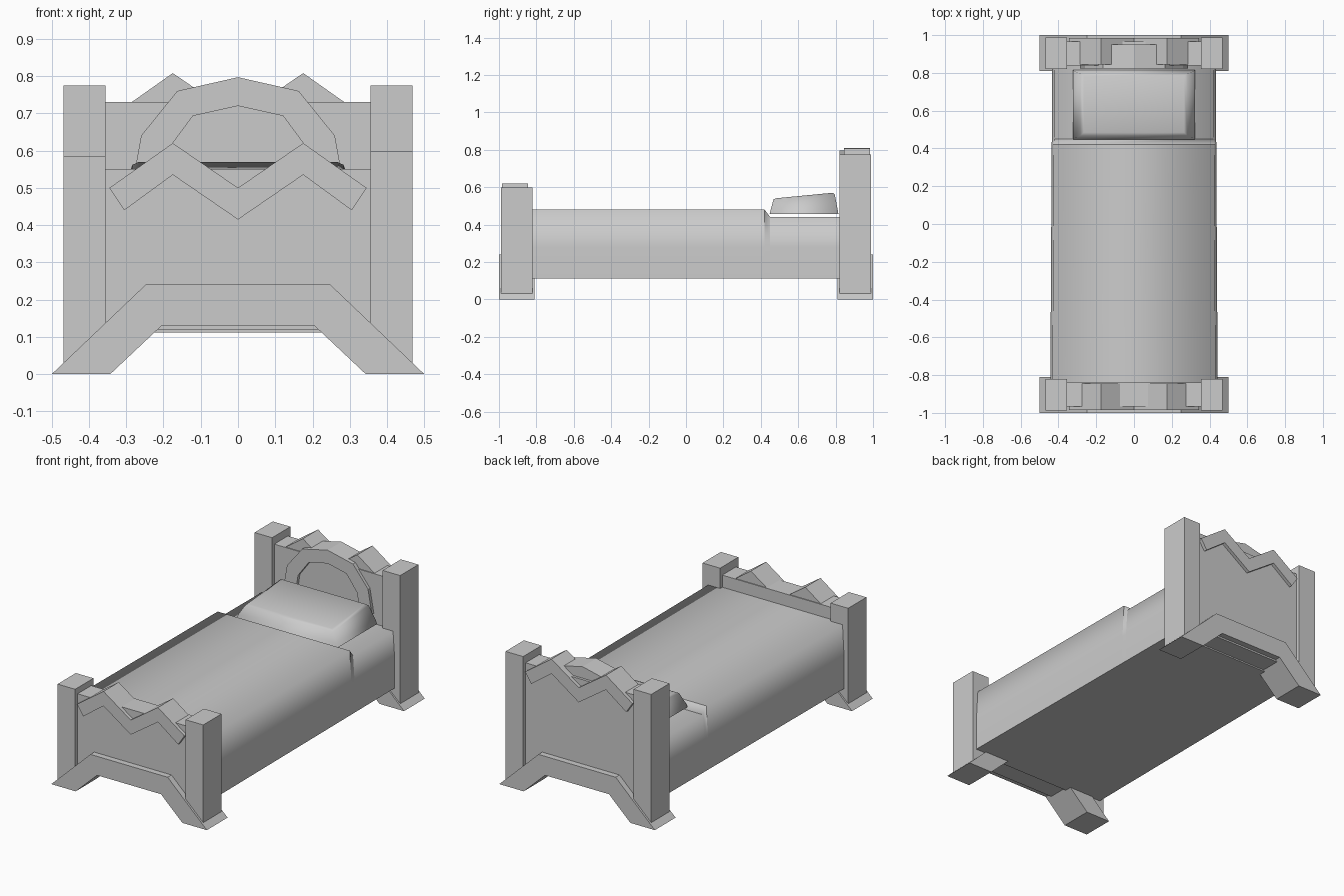
import bpy
import bmesh

cube = bpy.data.objects.get("Cube")
if cube:
    bpy.data.objects.remove(cube, do_unlink=True)

grey = bpy.data.materials.new("plain_grey")
grey.use_nodes = True
colour = (0.6, 0.6, 0.6, 1)
grey.diffuse_color = colour
grey.node_tree.nodes["Principled BSDF"].inputs["Base Color"].default_value = colour


def finish(name, bm):
    bmesh.ops.recalc_face_normals(bm, faces=bm.faces)
    mesh = bpy.data.meshes.new(name)
    bm.to_mesh(mesh)
    bm.free()
    mesh.materials.append(grey)
    obj = bpy.data.objects.new(name, mesh)
    bpy.context.collection.objects.link(obj)
    return obj


def loft(name, rings, smooth_sides=False):
    """Bridge rings of equal point count and cap both ends."""
    bm = bmesh.new()
    loops = [[bm.verts.new(p) for p in ring] for ring in rings]
    n = len(loops[0])
    for a, b in zip(loops, loops[1:]):
        for i in range(n):
            j = (i + 1) % n
            bm.faces.new((a[i], a[j], b[j], b[i]))
    bm.faces.new(loops[0])
    bm.faces.new(loops[-1])
    if smooth_sides:
        for face in bm.faces:
            face.smooth = True
        for edge in bm.edges:
            if any(set(f.verts) == set(loops[0]) for f in edge.link_faces):
                edge.smooth = False
    return finish(name, bm)


def plate(name, outline, y0, y1):
    """Extrude an x-z outline along y."""
    return loft(name, [[(x, y, z) for x, z in outline] for y in (y0, y1)])


def mirrored_band(outer, inner, lift=0):
    """Closed band from right-hand edges listed from the centre outwards."""
    def whole(half):
        return [(-x, z + lift) for x, z in reversed(half) if x > 0] + \
               [(x, z + lift) for x, z in half]
    return whole(outer) + whole(inner)[::-1]


def box(name, x0, x1, y0, y1, z0, z1):
    return plate(name, [(x0, z0), (x1, z0), (x1, z1), (x0, z1)], y0, y1)


feet = mirrored_band([(0.248, 0.24), (0.5, 0)], [(0.205, 0.13), (0.343, 0)])
zigzag_top = [(0, 0.5), (0.175, 0.62), (0.345, 0.5)]
zigzag_low = [(0, 0.415), (0.175, 0.535), (0.305, 0.44)]

# Both end boards: posts, panel, splayed feet and zigzag trim
for end, s, panel_top, post_tops, lift in (
        ("foot", -1, 0.55, (0.585, 0.598), 0),
        ("head", 1, 0.73, (0.775, 0.775), 0.188)):
    box(end + "_panel", -0.36, 0.36, s * 0.84, s * 0.965, 0.12, panel_top)
    for side, d, top in (("right", -1, post_tops[0]), ("left", 1, post_tops[1])):
        x0, x1 = sorted((d * 0.355, d * 0.468))
        box(f"{end}_{side}_post", x0, x1, s * 0.82, s * 0.988, 0.03, top)
    plate(end + "_feet", feet, s * 0.81, s)
    plate(end + "_zigzag_trim", mirrored_band(zigzag_top, zigzag_low, lift),
          s * 0.845, s * 0.985)

# Faceted arch on the headboard
arch = mirrored_band(
    [(0, 0.797), (0.163, 0.76), (0.26, 0.64), (0.285, 0.5)],
    [(0, 0.72), (0.121, 0.693), (0.19, 0.6), (0.205, 0.5)])
plate("headboard_arch", arch, 0.822, 0.95)

# Covered mattress with a step down to the sheet, sides leaning in slightly
bm = bmesh.new()
section = [(-0.85, 0.48), (0.42, 0.48), (0.45, 0.44), (0.85, 0.44)]
columns = []
for y, top in section:
    lean = 0.01 * (y + 0.85) / 1.7
    columns.append([bm.verts.new(p) for p in (
        (-0.443 + lean, y, 0.112), (-0.443 + lean, y, 0.28),
        (-0.432 + lean, y, top), (0.432 - lean, y, top),
        (0.443 - lean, y, 0.28), (0.443 - lean, y, 0.112))])
for a, b in zip(columns, columns[1:]):
    for i in range(6):
        j = (i + 1) % 6
        face = bm.faces.new((a[i], a[j], b[j], b[i]))
        face.smooth = i < 5
for cap in (columns[0], columns[-1]):
    bm.faces.new(cap)
for edge in bm.edges:
    ys = {round(v.co.y, 2) for v in edge.verts}
    across = len(ys) == 1
    low = all(v.co.z < 0.2 for v in edge.verts)
    edge.smooth = not (across or low)
finish("mattress_and_blanket", bm)

# Soft tapered pillow, higher at the back
pillow = []
for half, front, back, zf, zb in (
        (0.323, 0.447, 0.815, 0.457, 0.457),
        (0.316, 0.453, 0.81, 0.48, 0.485),
        (0.283, 0.468, 0.795, 0.535, 0.562),
        (0.265, 0.485, 0.785, 0.541, 0.57)):
    pillow.append([(-half, front, zf), (half, front, zf),
                   (half, back, zb), (-half, back, zb)])
loft("pillow", pillow, smooth_sides=True)
